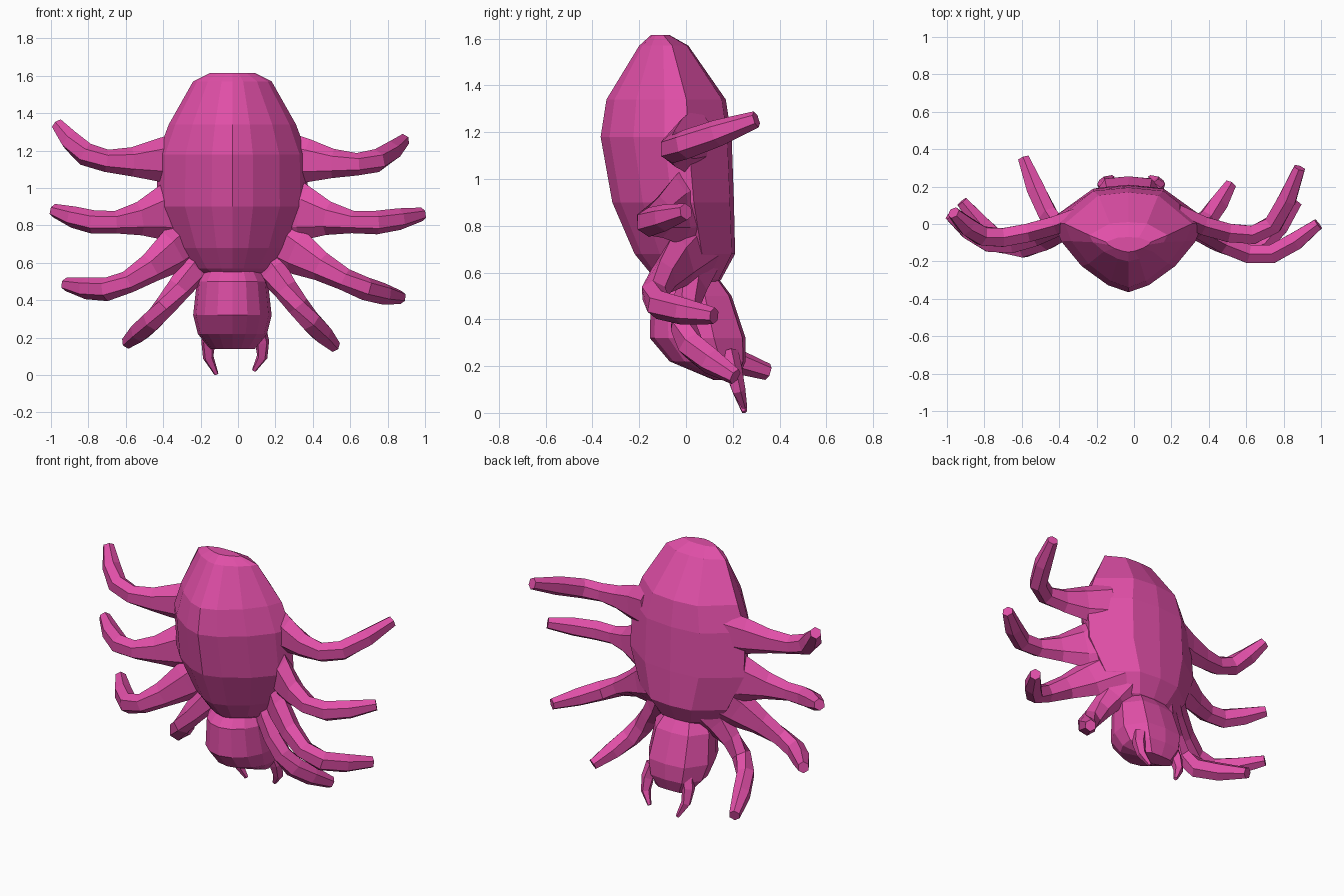
import bpy, bmesh, math
from mathutils import Vector

if "Cube" in bpy.data.objects:
    bpy.data.objects.remove(bpy.data.objects["Cube"])

pink = bpy.data.materials.new("pink")
pink.diffuse_color = (0.75, 0.078, 0.39, 1)
pink.use_nodes = True
pink.node_tree.nodes["Principled BSDF"].inputs["Base Color"].default_value = pink.diffuse_color


def skin(name, rings):
    """Join equal-length point rings into a closed, flat-shaded mesh."""
    bm = bmesh.new()
    vs = [[bm.verts.new(p) for p in r] for r in rings]
    n = len(vs[0])
    for a, b in zip(vs, vs[1:]):
        for i in range(n):
            j = (i + 1) % n
            bm.faces.new((a[i], a[j], b[j], b[i]))
    bm.faces.new(vs[0][::-1])
    bm.faces.new(vs[-1])
    bmesh.ops.recalc_face_normals(bm, faces=bm.faces)
    me = bpy.data.meshes.new(name)
    bm.to_mesh(me)
    bm.free()
    me.materials.append(pink)
    ob = bpy.data.objects.new(name, me)
    bpy.context.collection.objects.link(ob)
    return ob


def stack(name, levels, ridge, power, centre=-0.03):
    """Loft level sections of z, half width, front y, back y.
    The front half is a superellipse, the back half narrows to a ridge."""
    rings = []
    for z, hw, front, back in levels:
        mid = front + 0.67 * (back - front)
        half = [(math.sin(a) ** power * hw, mid - abs(math.cos(a)) ** power * (mid - front))
                for a in (math.pi / 8 * k for k in range(5))]
        half += [(ridge * hw, mid + 0.9 * (back - mid)), (0, back)]
        half += [(-x, y) for x, y in half[-2:0:-1]]
        rings.append([Vector((centre + x, y, z)) for x, y in half])
    return skin(name, rings)


def curve_through(root, bend, tip, t):
    """Point halfway between the bent polyline and the parabola through the bend."""
    r, b, e = Vector(root), Vector(bend), Vector(tip)
    h = 0.6
    c = (b - r * (1 - h) ** 2 - e * h * h) / (2 * h * (1 - h))
    smooth = r * (1 - t) ** 2 + c * 2 * t * (1 - t) + e * t * t
    straight = r.lerp(b, t / h) if t < h else b.lerp(e, (t - h) / (1 - h))
    return smooth.lerp(straight, 0.5)


def limb(name, root, bend, tip, radii, flat=1.0, sides=6, ref=(0, 0, 1)):
    """Tapered limb; the first rings may flare into a web at the body."""
    n = len(radii) - 1
    pts = [curve_through(root, bend, tip, i / n) for i in range(n + 1)]
    rings = []
    for i, (p, r) in enumerate(zip(pts, radii)):
        t = (pts[min(i + 1, n)] - pts[max(i - 1, 0)]).normalized()
        u = Vector(ref)
        u = (u - t * u.dot(t)).normalized()
        v = t.cross(u)
        across = min(r, 0.06) * flat
        rings.append([p + u * r * math.cos(a) + v * across * math.sin(a)
                      for a in (2 * math.pi * k / sides for k in range(sides))])
    return skin(name, rings)


# Abdomen: belly in front, thin side edges, raised ridge on the back
stack("abdomen", [
    (1.615, 0.12, -0.15, -0.07),
    (1.57, 0.21, -0.20, 0.01),
    (1.34, 0.34, -0.34, 0.17),
    (1.18, 0.40, -0.365, 0.195),
    (0.90, 0.405, -0.315, 0.205),
    (0.68, 0.31, -0.22, 0.21),
    (0.57, 0.22, -0.13, 0.15),
    (0.52, 0.12, -0.07, 0.09)], 0.47, 1.35)

# Head
stack("head", [
    (0.60, 0.13, -0.06, 0.12),
    (0.50, 0.19, -0.15, 0.195),
    (0.32, 0.21, -0.155, 0.255),
    (0.22, 0.185, -0.07, 0.255),
    (0.14, 0.12, 0.12, 0.22)], 0.6, 1.0)

# Legs from the top pair to the bottom pair: root, bend, tip
right_legs = [
    ((0.22, 0.06, 1.17), (0.71, -0.05, 1.13), (0.885, 0.30, 1.255)),
    ((0.22, 0.07, 0.90), (0.69, -0.18, 0.81), (0.985, 0.00, 0.86)),
    ((0.18, 0.08, 0.74), (0.64, -0.15, 0.475), (0.87, 0.12, 0.415)),
    ((0.12, 0.08, 0.65), (0.36, -0.01, 0.32), (0.515, 0.21, 0.155))]
left_legs = [
    ((-0.26, 0.05, 1.17), (-0.78, -0.08, 1.155), (-0.965, 0.06, 1.34)),
    ((-0.26, 0.07, 0.90), (-0.73, -0.12, 0.81), (-0.985, 0.05, 0.88)),
    ((-0.22, 0.08, 0.77), (-0.66, -0.14, 0.46), (-0.92, 0.12, 0.485)),
    ((-0.16, 0.09, 0.67), (-0.43, 0.00, 0.32), (-0.59, 0.35, 0.175))]
webs = (0.14, 0.20, 0.15, 0.09)
for side, group in (("right", right_legs), ("left", left_legs)):
    for k, (leg, web) in enumerate(zip(group, webs), 1):
        radii = [web, 0.55 * web + 0.04, 0.2 * web + 0.05, 0.06, 0.063, 0.058, 0.036]
        limb(f"{side}_leg_{k}", *leg, radii, 0.95)

# Fangs hanging under the head, hooked inwards
for side, s, low in (("left", -1, 0.0), ("right", 1, 0.02)):
    limb(side + "_fang", (s * 0.12 - 0.015, 0.18, 0.26), (s * 0.15 - 0.015, 0.22, 0.11),
         (s * 0.1 - 0.015, 0.25, low + 0.004), (0.045, 0.04, 0.03, 0.012), 1.0, 5, (0, 1, 0))
